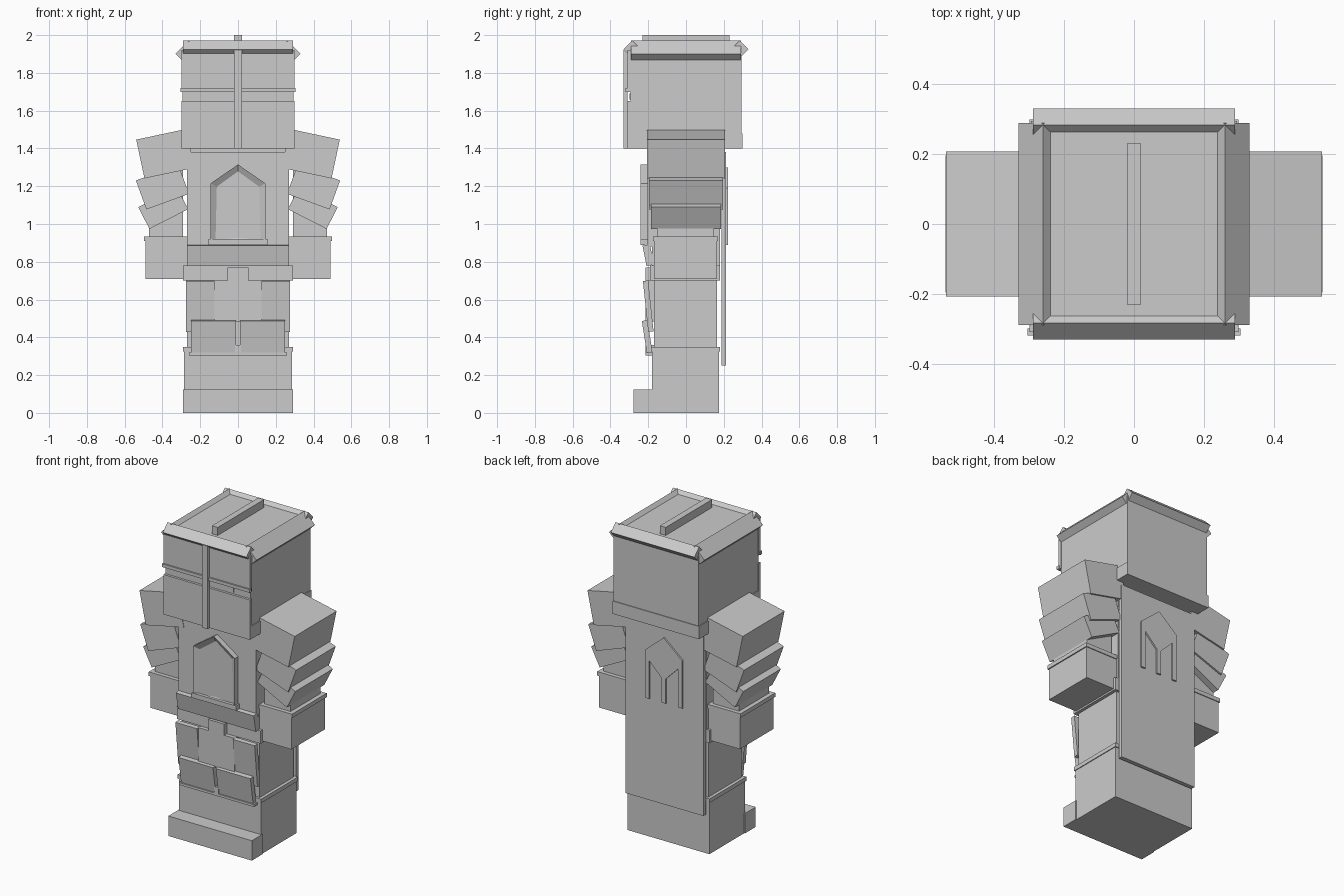
import bpy
import bmesh
from math import radians
from mathutils import Matrix, Vector

cube = bpy.data.objects.get("Cube")
if cube:
    bpy.data.objects.remove(cube, do_unlink=True)

grey = bpy.data.materials.new("plain_grey")
grey.use_nodes = True
grey.diffuse_color = (0.6, 0.6, 0.6, 1)
grey.node_tree.nodes["Principled BSDF"].inputs["Base Color"].default_value = grey.diffuse_color

# Shared levels and half widths
BOOT_TOP, HIP, BELT_TOP, NECK, SLIT, BROW, RIM = 0.35, 0.7, 0.89, 1.4, 1.65, 1.7, 1.92
HEAD, BOOT, BODY = 0.3, 0.29, 0.27
LIP = 0.01
SIDES = (("left", 1), ("right", -1))


def finish(name, bm):
    """Store a finished shape as a flat shaded object."""
    bmesh.ops.recalc_face_normals(bm, faces=bm.faces)
    mesh = bpy.data.meshes.new(name)
    bm.to_mesh(mesh)
    bm.free()
    mesh.materials.append(grey)
    bpy.context.collection.objects.link(bpy.data.objects.new(name, mesh))


def slab(name, size, centre, axis="X", tilt=0):
    """A box around its centre, tilted in degrees about one axis."""
    bm = bmesh.new()
    bmesh.ops.create_cube(bm, size=1)
    turn = Matrix.Rotation(radians(tilt), 4, axis)
    bm.transform(Matrix.Translation(centre) @ turn @ Matrix.Diagonal(size).to_4x4())
    finish(name, bm)


def block(name, half, front, back, bottom, top, middle=0):
    """An upright box between levels; front and back are distances from the centre."""
    slab(name, Vector((half * 2, front + back, top - bottom)),
         Vector((middle, (back - front) / 2, (top + bottom) / 2)))


def gable(name, half_outline, start, end, border=0):
    """A mirrored outline extruded in depth, with an optional raised border."""
    mirrored = [(-x, z) for x, z in reversed(half_outline) if x > 0]
    bm = bmesh.new()
    face = bm.faces.new([bm.verts.new((x, start, z)) for x, z in half_outline + mirrored])
    grown = bmesh.ops.extrude_face_region(bm, geom=[face])["geom"]
    verts = [g for g in grown if isinstance(g, bmesh.types.BMVert)]
    bmesh.ops.translate(bm, vec=(0, end - start, 0), verts=verts)
    if border:
        outer = [g for g in grown if isinstance(g, bmesh.types.BMFace)]
        bmesh.ops.inset_region(bm, faces=outer, thickness=border)
        inner = {v for f in outer for v in f.verts}
        bmesh.ops.translate(bm, vec=(0, (start - end) / 2, 0), verts=list(inner))
    finish(name, bm)


# Helmet shell, collar band, roof and crest
shell = HEAD - LIP / 2
block("helmet", half=shell, front=shell, back=shell, bottom=NECK + LIP, top=RIM)
block("helmet_collar", half=HEAD, front=HEAD, back=HEAD, bottom=NECK, top=NECK + 0.08)
block("helmet_roof", half=0.26, front=BODY, back=BODY, bottom=RIM, top=RIM + 0.03)
block("roof_crest", half=0.02, front=0.23, back=0.23, bottom=RIM, top=2)

# Face plates around the eye slit, with a vertical bar in front
plate = HEAD + LIP
block("upper_face_plate", half=HEAD, front=plate, back=-BOOT, bottom=BROW, top=RIM)
block("brow_ridge", half=HEAD + LIP / 2, front=plate + LIP, back=-HEAD, bottom=BROW, top=BROW + 0.02)
block("lower_face_plate", half=HEAD, front=plate, back=-BOOT, bottom=NECK, top=SLIT)
block("eye_line", half=0.18, front=HEAD, back=-BOOT, bottom=SLIT + LIP, top=BROW - LIP)
block("face_bar", half=0.02, front=0.33, back=-plate, bottom=NECK, top=RIM)

# Slanted rim planks around the helmet top
for name, s in (("front", -1), ("back", 1)):
    slab(name + "_rim", (BOOT * 2, 0.066, 0.05), (0, s * BOOT, RIM + LIP), tilt=-45 * s)
for name, s in SIDES:
    slab(name + "_rim", (0.1, BOOT * 2, 0.045), (s * 0.28, 0, RIM), "Y", tilt=45 * s)

# Torso, chest plate, hips and belt
block("torso", half=BODY, front=0.18, back=0.18, bottom=HIP + LIP, top=NECK + LIP)
block("chest_plate", half=BODY, front=0.205, back=0, bottom=BELT_TOP - LIP, top=NECK - 0.02)
block("hip_band", half=BOOT, front=0.19, back=0.18, bottom=HIP, top=HIP + 0.08)
slab("belt", (BODY * 2, 0.04, 0.11), (0, -0.2, 0.835), tilt=11)

# Chest crest: a framed gable on a sill
house = [(0, BELT_TOP), (0.145, BELT_TOP), (0.145, 1.215), (0, 1.315)]
gable("chest_crest", house, start=-0.2, end=-0.24, border=0.037)
block("crest_sill", half=0.155, front=0.24, back=-0.2, bottom=BELT_TOP, top=BELT_TOP + 0.03)

# Cape with a raised gable on three posts
cape_face = 0.213
raised = cape_face + LIP
block("cape", half=BODY, front=-0.187, back=cape_face, bottom=0.25, top=NECK - 0.02)
gable("cape_gable", [(0, 1.03), (0.1, 1.13), (0.13, 1.19), (0, 1.3)], start=cape_face, end=raised)
for name, x, top in (("left", 0.115, 1.19), ("middle", 0, 1.05), ("right", -0.115, 1.19)):
    block(name + "_cape_post", half=0.015, front=-cape_face, back=raised,
          bottom=BELT_TOP, top=top, middle=x)

for side, s in SIDES:
    # Arm and gauntlet
    arm = s * 0.38
    block(side + "_upper_arm", half=0.09, front=0.15, back=0.145, bottom=BELT_TOP, top=1.35, middle=arm)
    block(side + "_gauntlet", half=0.11, front=0.17, back=0.165, bottom=HIP + LIP, top=0.93, middle=arm)
    block(side + "_gauntlet_cuff", half=0.117, front=0.175, back=0.17, bottom=0.91, top=0.935, middle=arm)

    # Three overlapping arm plates, tilting more further down
    slab(side + "_shoulder_plate", (0.27, 0.415, 0.21), (s * 0.385, 0, 1.372), "Y", tilt=12 * s)
    slab(side + "_middle_arm_plate", (0.24, 0.394, 0.163), (s * 0.4, 0, 1.195), "Y", tilt=20 * s)
    slab(side + "_lower_arm_plate", (0.23, 0.372, 0.13), (s * 0.396, 0, 1.084), "Y", tilt=27 * s)

    # Leg plates leaning back at the bottom
    slab(side + "_thigh_plate", (0.15, 0.028, BODY), (s * 0.2, -0.2, 0.565), tilt=6)
    slab(side + "_knee_plate", (0.24, 0.03, 0.18), (s * 0.13, -0.205, 0.4), tilt=9)

# Legs, boots and toe caps
block("legs", half=BODY, front=0.17, back=0.165, bottom=BOOT_TOP - LIP, top=HIP + LIP)
block("boots", half=BOOT - LIP / 2, front=0.18, back=0.175, bottom=0, top=BOOT_TOP - LIP)
block("boot_lip", half=BOOT, front=0.185, back=0.18, bottom=BOOT_TOP - 0.025, top=BOOT_TOP)
block("toe_caps", half=BOOT, front=0.277, back=-0.17, bottom=0, top=0.125)

# Hanging tabard, knee edge and clasp
tabard = 0.215
block("tabard", half=0.125, front=tabard, back=-0.16, bottom=0.485, top=HIP)
block("tabard_top", half=0.055, front=tabard, back=-0.16, bottom=HIP, top=HIP + 0.07)
block("knee_edge", half=0.26, front=tabard, back=-0.16, bottom=0.305, top=0.32)
block("knee_clasp", half=0.015, front=tabard, back=-0.16, bottom=0.32, top=0.36)
